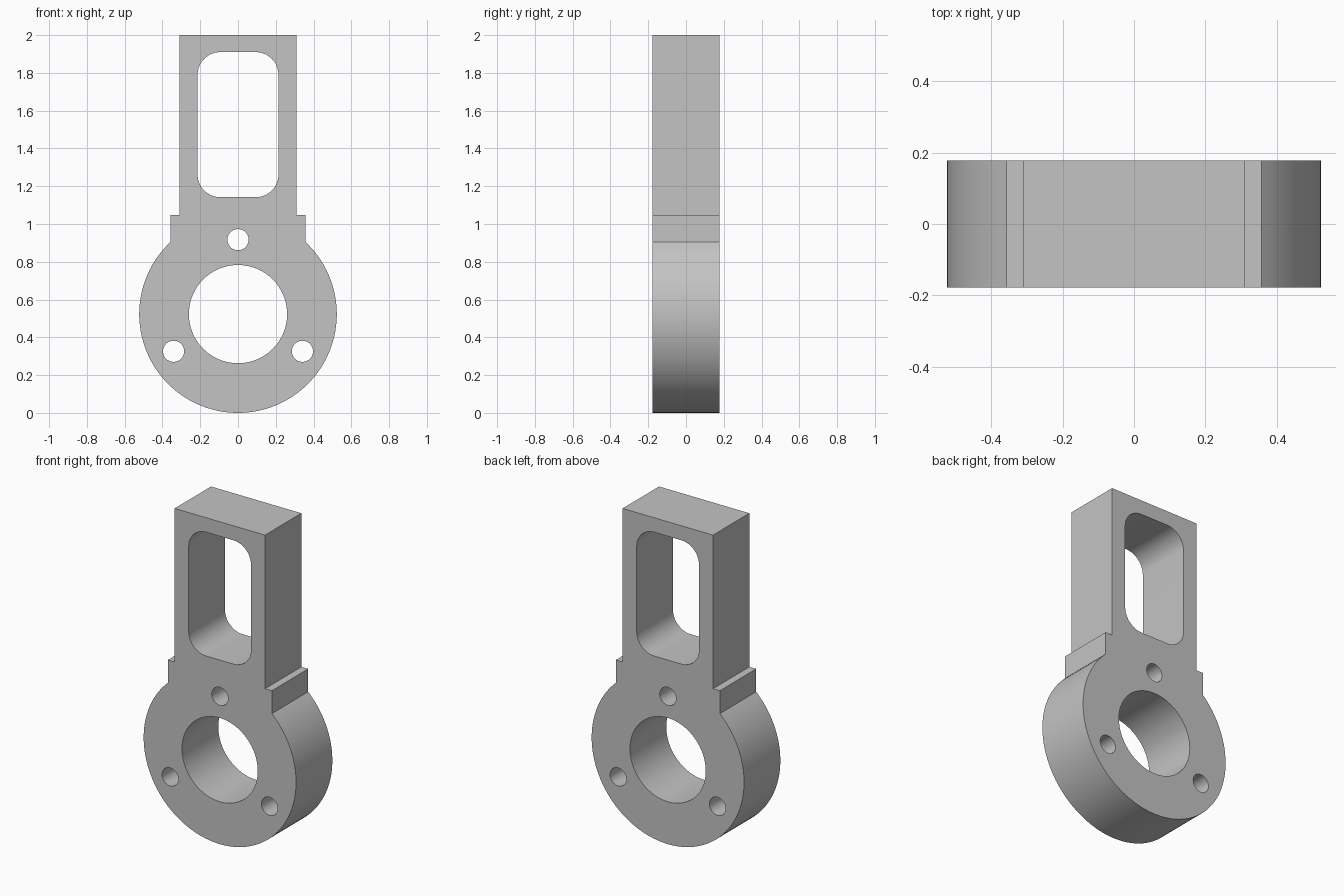
import bpy, bmesh
from math import sin, cos, asin, pi, radians
from mathutils import Vector

cube = bpy.data.objects.get("Cube")
if cube:
    bpy.data.objects.remove(cube, do_unlink=True)

HALF_DEPTH = 0.178
RING_R = 0.523
BORE_R = 0.26
BOLT_R = 0.056
BOLT_CIRCLE = 0.394
ARM_X = 0.31
SHOULDER_X, SHOULDER_Z = 0.357, 1.047
TOP = 2.0


def arc(cx, cz, r, start, end, steps):
    """Points along an arc, both ends included."""
    return [(cx + r * cos(start + (end - start) * i / steps),
             cz + r * sin(start + (end - start) * i / steps))
            for i in range(steps + 1)]


def circle(cx, cz, r, steps):
    return arc(cx, cz, r, 0, 2 * pi, steps)[:-1]


def rounded_slot(half_x, low, high, r):
    corners = [(half_x - r, high - r), (r - half_x, high - r),
               (r - half_x, low + r), (half_x - r, low + r)]
    points = []
    for i, (cx, cz) in enumerate(corners):
        points += arc(cx, cz, r, i * pi / 2, (i + 1) * pi / 2, 12)
    return points


# Outer outline: ring arc, then shoulders and arm
meet = pi / 2 - asin(SHOULDER_X / RING_R)
outline = arc(0, RING_R, RING_R, pi - meet, 2 * pi + meet, 96)
right_side = [(SHOULDER_X, SHOULDER_Z), (ARM_X, SHOULDER_Z), (ARM_X, TOP)]
outline += right_side + [(-x, z) for x, z in reversed(right_side)]

# Openings: bore, three bolt holes and the arm window
loops = [outline, circle(0, RING_R, BORE_R, 96),
         rounded_slot(0.214, 1.142, 1.91, 0.12)]
for k in range(3):
    a = pi / 2 + k * 2 * pi / 3
    loops.append(circle(BOLT_CIRCLE * cos(a), RING_R + BOLT_CIRCLE * sin(a), BOLT_R, 40))

# Fill the profile and extrude it through the depth
curve = bpy.data.curves.new("bracket_profile", "CURVE")
curve.dimensions = "2D"
curve.fill_mode = "BOTH"
curve.extrude = HALF_DEPTH
for points in loops:
    spline = curve.splines.new("POLY")
    spline.points.add(len(points) - 1)
    for p, (x, z) in zip(spline.points, points):
        p.co = (x, z, 0, 1)
    spline.use_cyclic_u = True
profile = bpy.data.objects.new("bracket_profile", curve)
bpy.context.collection.objects.link(profile)
bpy.context.view_layer.update()
evaluated = profile.evaluated_get(bpy.context.evaluated_depsgraph_get())
mesh = bpy.data.meshes.new_from_object(evaluated)
bpy.data.objects.remove(profile, do_unlink=True)

# Weld the caps to the walls and stand the part upright
bm = bmesh.new()
bm.from_mesh(mesh)
bmesh.ops.remove_doubles(bm, verts=bm.verts, dist=0.0001)
for v in bm.verts:
    v.co = Vector((v.co.x, -v.co.z, v.co.y))
bmesh.ops.recalc_face_normals(bm, faces=bm.faces)
bm.to_mesh(mesh)
bm.free()

bracket = bpy.data.objects.new("ring_bracket", mesh)
bpy.context.collection.objects.link(bracket)

# Plain grey metal
grey = bpy.data.materials.new("plain_grey")
grey.use_nodes = True
colour = (0.55, 0.55, 0.55, 1)
grey.diffuse_color = colour
grey.node_tree.nodes["Principled BSDF"].inputs["Base Color"].default_value = colour
mesh.materials.clear()
mesh.materials.append(grey)

bpy.ops.object.select_all(action="DESELECT")
bracket.select_set(True)
bpy.context.view_layer.objects.active = bracket
bpy.ops.object.shade_smooth_by_angle(angle=radians(30))
